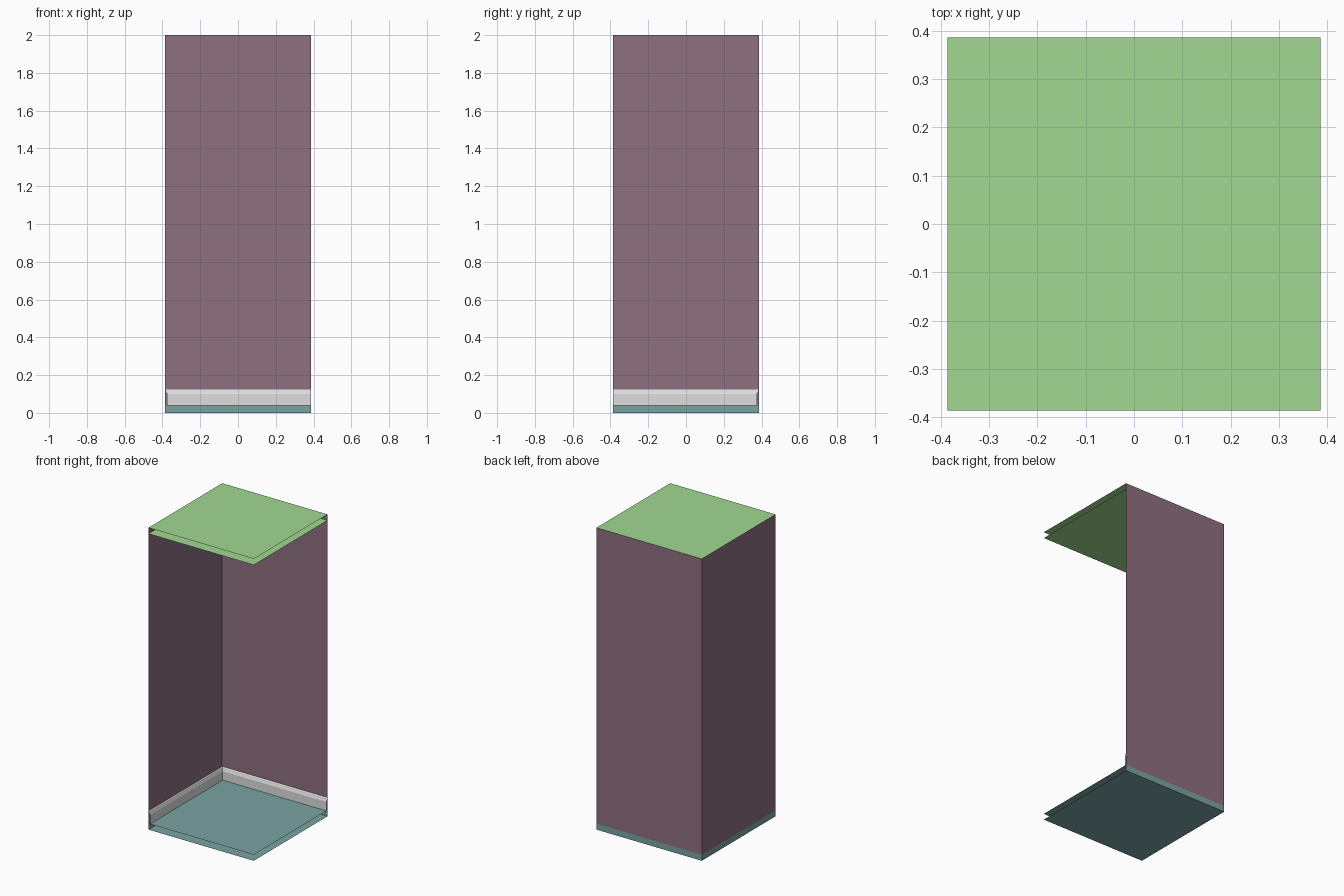
import bpy
import bmesh

cube = bpy.data.objects.get("Cube")
if cube:
    bpy.data.objects.remove(cube, do_unlink=True)

HALF = 0.386      # half the room width
SLAB = 0.04       # floor and ceiling thickness
TOP = 2.0


def srgb(c):
    c /= 255
    return c / 12.92 if c <= 0.04045 else ((c + 0.055) / 1.055) ** 2.4


def make_material(name, *rgb):
    colour = [srgb(c) for c in rgb] + [1.0]
    mat = bpy.data.materials.new(name)
    mat.use_nodes = True
    mat.diffuse_color = colour
    mat.node_tree.nodes["Principled BSDF"].inputs["Base Color"].default_value = colour
    return mat


def finish(name, bm, mat):
    mesh = bpy.data.meshes.new(name)
    bm.to_mesh(mesh)
    bm.free()
    mesh.materials.append(mat)
    obj = bpy.data.objects.new(name, mesh)
    bpy.context.collection.objects.link(obj)
    return obj


def sweep_corner(name, profile, mat):
    """Sweep (offset, height) points along the left and back walls, mitred at the corner."""
    bm = bmesh.new()
    rows = []
    for d, z in profile:
        path = [(-HALF + d, -HALF), (-HALF + d, HALF - d), (HALF, HALF - d)]
        rows.append([bm.verts.new((x, y, z)) for x, y in path])
    for low, high in zip(rows, rows[1:]):
        for i in range(2):
            bm.faces.new((low[i], high[i], high[i + 1], low[i + 1]))
    bmesh.ops.reverse_faces(bm, faces=bm.faces[:])
    return finish(name, bm, mat)


def slab_sheets(name, z0, z1, mat):
    """Two parallel sheets, open at the rim."""
    bm = bmesh.new()
    for z, sign in ((z0, -1), (z1, 1)):
        corners = [(-HALF, -HALF), (HALF, -HALF), (HALF, HALF), (-HALF, HALF)][::sign]
        bm.faces.new([bm.verts.new((x, y, z)) for x, y in corners])
    return finish(name, bm, mat)


wall_mat = make_material("mauve wall", 142, 112, 128)
floor_mat = make_material("teal floor", 122, 164, 162)
ceiling_mat = make_material("green ceiling", 162, 216, 146)
trim_mat = make_material("off white trim", 223, 223, 223)

# Floor and its two closed edges
slab_sheets("floor", 0, SLAB, floor_mat)
sweep_corner("floor_edge", [(0, 0), (0, SLAB)], floor_mat)

# Two walls meeting at the back corner
sweep_corner("walls", [(0, SLAB), (0, TOP)], wall_mat)

# Ceiling
slab_sheets("ceiling", TOP - SLAB, TOP, ceiling_mat)

# Moulded skirting board along both walls
sweep_corner("skirting_board", [
    (0.011, SLAB), (0.011, 0.099), (0.006, 0.113),
    (0.005, 0.118), (0.002, 0.123), (0, 0.124),
], trim_mat)
